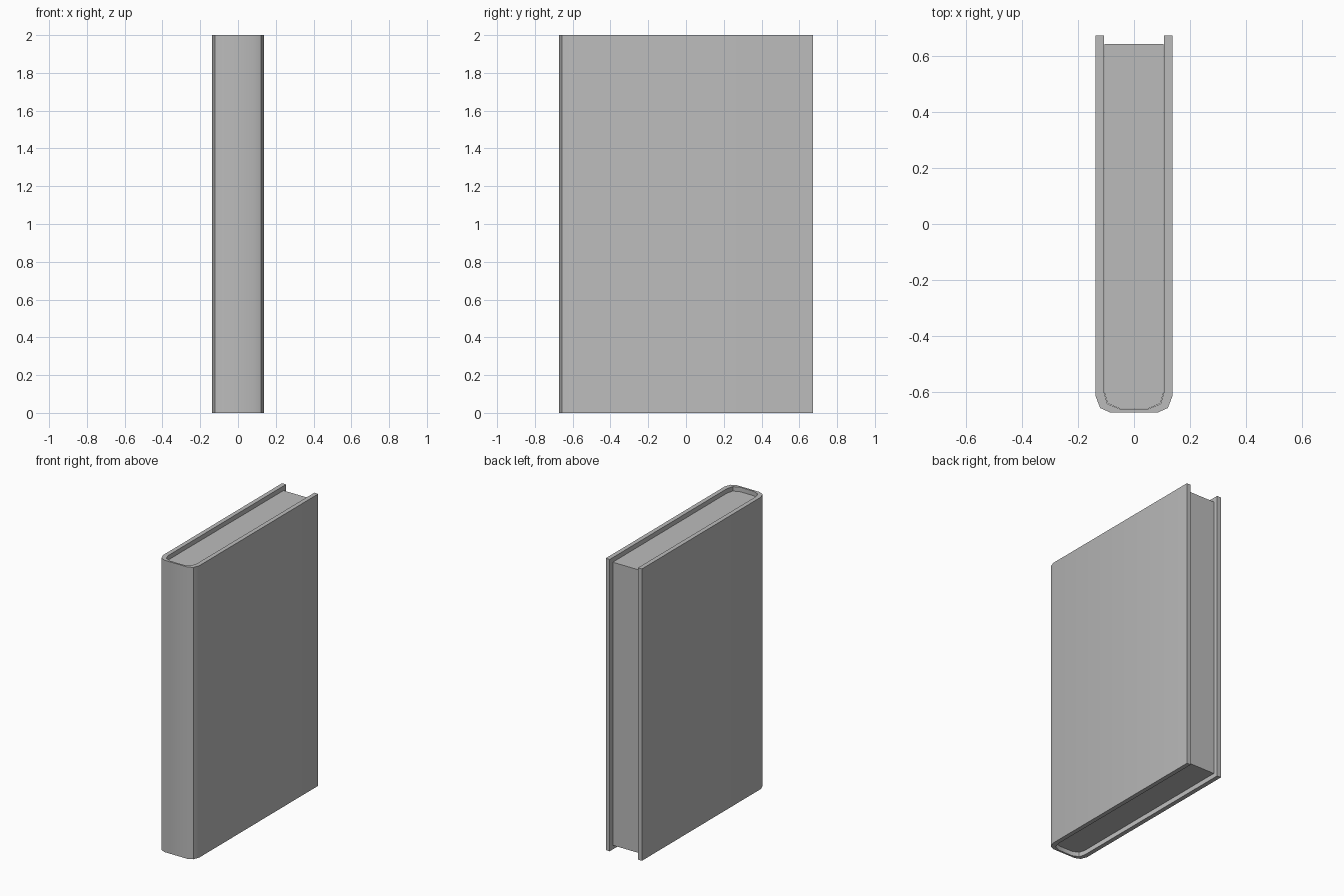
import bpy
import bmesh

default = bpy.data.objects.get("Cube")
if default:
    bpy.data.objects.remove(default, do_unlink=True)

HEIGHT = 2.0
INSET = 0.03      # how far the pages sit below the cover edges
BACK = 0.673

grey = bpy.data.materials.new("plain grey")
grey.use_nodes = True
grey.diffuse_color = (0.5, 0.5, 0.5, 1)
grey.node_tree.nodes["Principled BSDF"].inputs["Base Color"].default_value = (0.5, 0.5, 0.5, 1)


def mirrored(half):
    """Complete a half outline across x = 0."""
    return half + [(-x, y) for x, y in reversed(half)]


def extrude_outline(name, outline, z0, z1):
    """Raise a closed outline from z0 to z1 as a solid."""
    bm = bmesh.new()
    base = bm.faces.new([bm.verts.new((x, y, z0)) for x, y in outline])
    raised = bmesh.ops.extrude_face_region(bm, geom=[base], use_keep_orig=True)
    top = [v for v in raised["geom"] if isinstance(v, bmesh.types.BMVert)]
    bmesh.ops.translate(bm, verts=top, vec=(0, 0, z1 - z0))
    bmesh.ops.recalc_face_normals(bm, faces=bm.faces)
    mesh = bpy.data.meshes.new(name)
    bm.to_mesh(mesh)
    bm.free()
    mesh.materials.append(grey)
    obj = bpy.data.objects.new(name, mesh)
    bpy.context.collection.objects.link(obj)
    bpy.ops.object.select_all(action='DESELECT')
    obj.select_set(True)
    bpy.context.view_layer.objects.active = obj
    bpy.ops.object.shade_smooth_by_angle(angle=0.52)
    return obj


# Half outlines from the back edge round to the spine
outer = [(0.137, BACK), (0.137, -0.615), (0.121, -0.657), (0.085, -BACK)]
inner = [(0.107, BACK), (0.107, -0.6), (0.095, -0.642), (0.052, -0.66)]

# Cover: one folded shell, boards and spine together
cover = extrude_outline("cover", mirrored(outer) + mirrored(inner)[::-1], 0, HEIGHT)

# Page block: fills the cover, set back from its three open edges
page_half = [(0.105, BACK - INSET)] + [(x - 0.001, y + 0.001) for x, y in inner[1:]]
pages = extrude_outline("pages", mirrored(page_half), INSET, HEIGHT - INSET)
